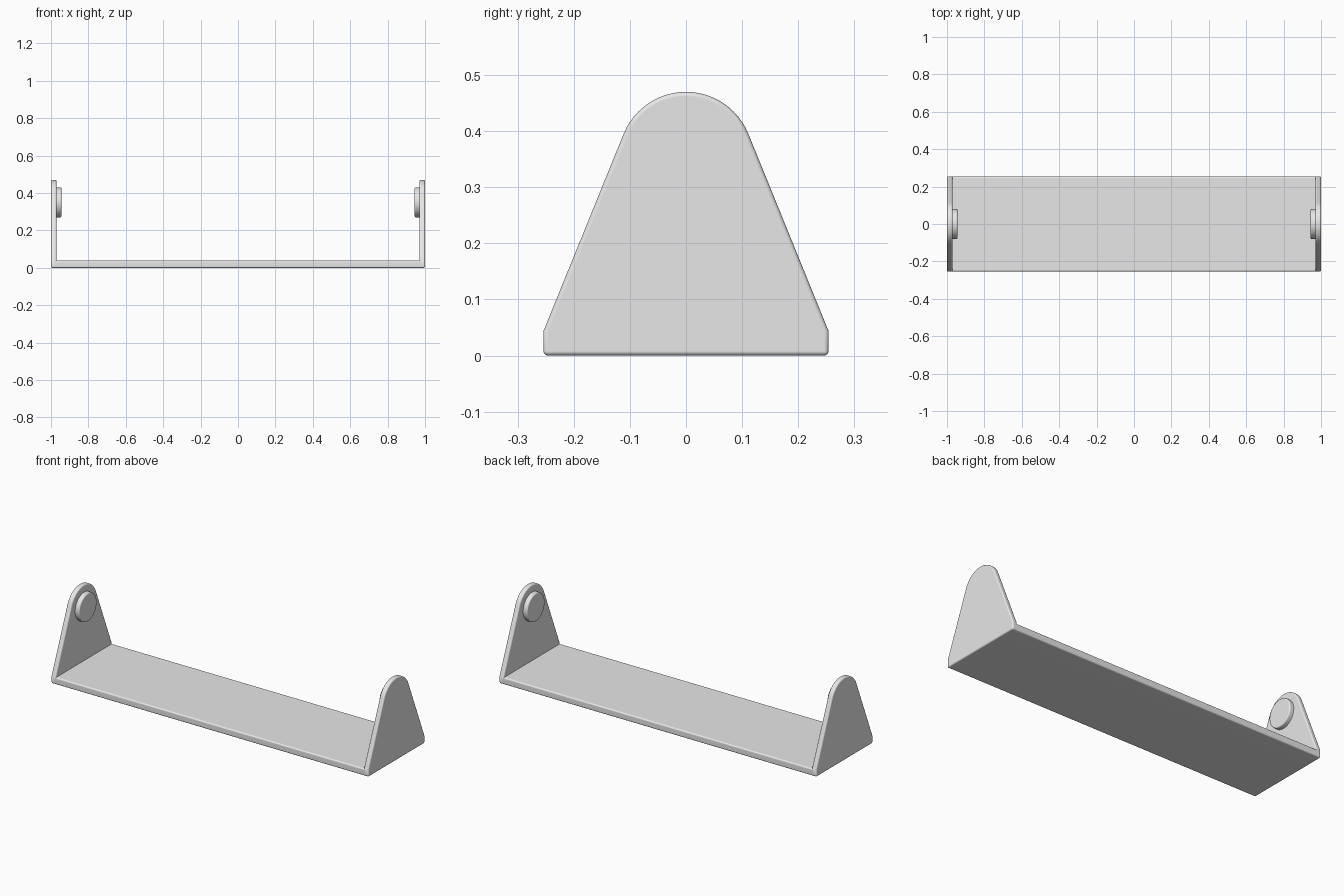
import bpy, bmesh, math

cube = bpy.data.objects.get("Cube")
if cube:
    bpy.data.objects.remove(cube, do_unlink=True)

HALF_Y = 0.254      # half depth of the bracket
BASE_H = 0.04       # base plate thickness
PLATE_T = 0.03      # side plate thickness
PIVOT_Z = 0.35      # height of the rounded top's centre
ROUND = 0.008       # edge rounding

grey = bpy.data.materials.new("light_grey")
grey.use_nodes = True
grey.diffuse_color = (0.8, 0.8, 0.8, 1)
grey.node_tree.nodes["Principled BSDF"].inputs["Base Color"].default_value = (0.8, 0.8, 0.8, 1)


def extrude_x(name, profile, x0, x1, rounding, along_x_only=False):
    """Extrude a (y, z) outline from x0 to x1 and round its sharp edges."""
    bm = bmesh.new()
    face = bm.faces.new([bm.verts.new((x0, y, z)) for y, z in profile])
    ext = bmesh.ops.extrude_face_region(bm, geom=[face])
    moved = [g for g in ext["geom"] if isinstance(g, bmesh.types.BMVert)]
    bmesh.ops.translate(bm, verts=moved, vec=(x1 - x0, 0, 0))
    bmesh.ops.recalc_face_normals(bm, faces=bm.faces[:])
    sharp = []
    for e in bm.edges:
        along_x = abs(e.verts[0].co.x - e.verts[1].co.x) > 1e-5
        if e.calc_face_angle(0) > math.radians(40) and (along_x or not along_x_only):
            sharp.append(e)
    bmesh.ops.bevel(bm, geom=sharp, offset=rounding, segments=4, profile=0.5,
                    affect='EDGES', clamp_overlap=True)
    bmesh.ops.recalc_face_normals(bm, faces=bm.faces[:])
    mesh = bpy.data.meshes.new(name)
    bm.to_mesh(mesh)
    bm.free()
    mesh.materials.append(grey)
    obj = bpy.data.objects.new(name, mesh)
    bpy.context.collection.objects.link(obj)
    bpy.ops.object.select_all(action='DESELECT')
    obj.select_set(True)
    bpy.context.view_layer.objects.active = obj
    bpy.ops.object.shade_smooth_by_angle(angle=math.radians(35))
    mod = obj.modifiers.new("flat_faces", 'WEIGHTED_NORMAL')
    mod.keep_sharp = True
    return obj


def arc(radius, start, end, count):
    """Points on an arc around the pivot, in degrees."""
    angles = [math.radians(start + (end - start) * i / count) for i in range(count + 1)]
    return [(radius * math.cos(a), PIVOT_Z + radius * math.sin(a)) for a in angles]


# Base plate, ending inside the rounded inner edges of the side plates
base_outline = [(-HALF_Y, 0), (HALF_Y, 0), (HALF_Y, BASE_H), (-HALF_Y, BASE_H)]
end = 1 - PLATE_T + ROUND
extrude_x("base_plate", base_outline, -end, end, ROUND, along_x_only=True)

# Tapered side plates with round tops, each with an inward pivot disc
plate_outline = ([(-HALF_Y, 0), (HALF_Y, 0), (HALF_Y, 0.044)]
                 + arc(0.12, 22.5, 157.5, 24) + [(-HALF_Y, 0.044)])
disc_outline = arc(0.08, 0, 360, 48)[:-1]
for side, s in (("left", 1), ("right", -1)):
    extrude_x(side + "_side_plate", plate_outline, s * (1 - PLATE_T), s, ROUND)
    extrude_x(side + "_pivot_disc", disc_outline, s * 0.944, s * 0.985, 0.007)
